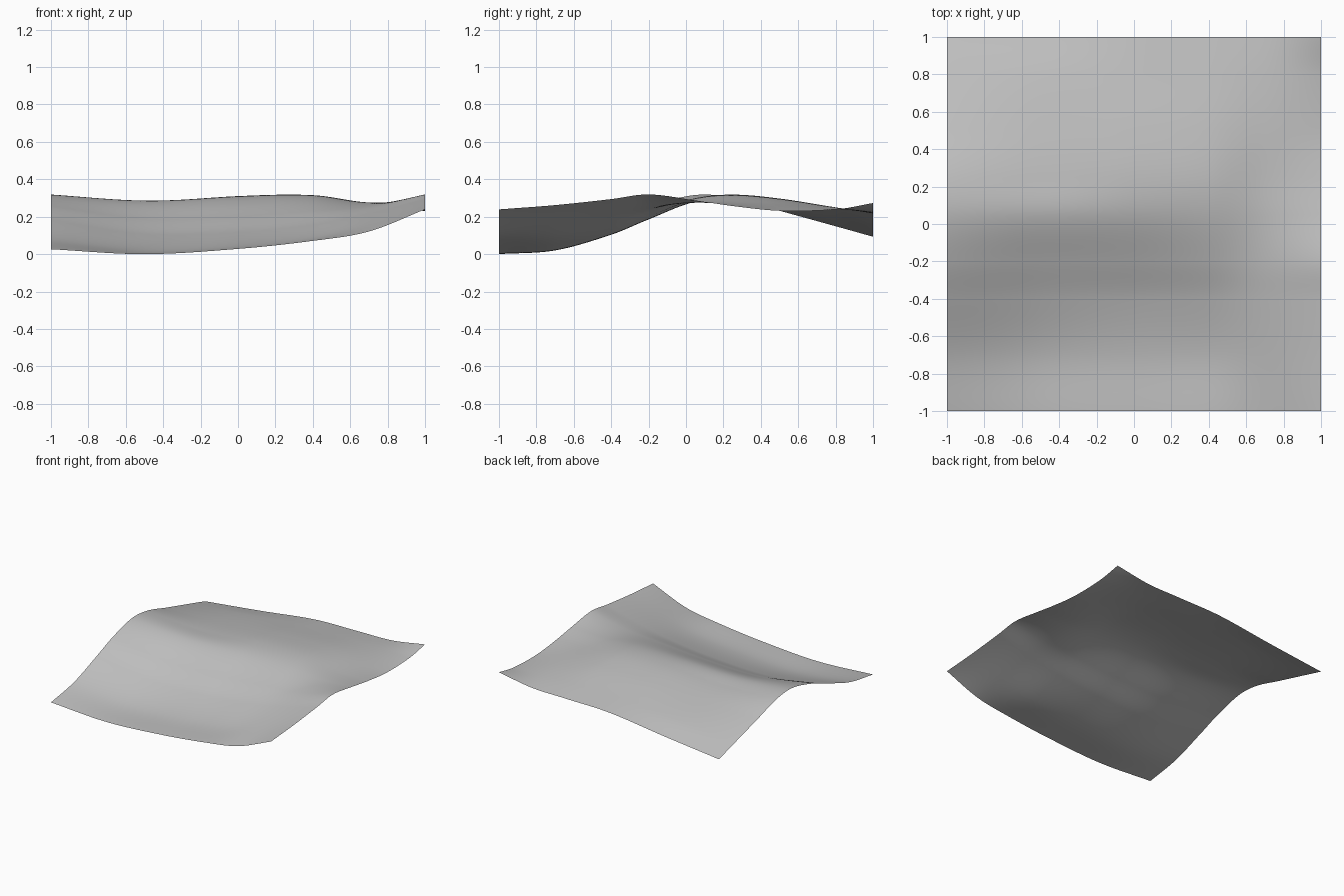
import bpy
import bmesh

cube = bpy.data.objects.get("Cube")
if cube:
    bpy.data.objects.remove(cube, do_unlink=True)

# Sparse survey of the land: heights in thousandths, rows run front to back
COLUMNS = [-1, -0.5, 0, 0.4, 0.7, 1]
SURVEY = {
    -1: (30, 4, 32, 75, 125, 243),
    -0.7: (82, 25, 48, 91, 168, 266),
    -0.4: (186, 112, 122, 163, 221, 298),
    -0.2: (260, 193, 203, 233, 258, 323),
    0.05: (320, 284, 296, 302, 279, 291),
    0.25: (306, 281, 314, 319, 277, 261),
    0.5: (236, 252, 293, 299, 268, 236),
    0.8: (153, 203, 246, 254, 246, 243),
    1: (97, 153, 214, 223, 230, 277),
}
ROWS = list(SURVEY)
CELLS = 160


def spline(knots, values, t):
    """Smooth curve through unevenly spaced knots."""
    last = len(knots) - 1

    def slope(k):
        a, b = max(k - 1, 0), min(k + 1, last)
        return (values[b] - values[a]) / (knots[b] - knots[a])

    i = 0
    while i < last - 1 and t > knots[i + 1]:
        i += 1
    width = knots[i + 1] - knots[i]
    u = (t - knots[i]) / width
    ease = u * u * (3 - 2 * u)
    start_pull = slope(i) * width * u * (1 - u) ** 2
    end_pull = slope(i + 1) * width * u * u * (1 - u)
    return values[i] * (1 - ease) + values[i + 1] * ease + start_pull - end_pull


def make_material(name, colour):
    mat = bpy.data.materials.new(name)
    mat.use_nodes = True
    mat.diffuse_color = colour
    shader = next(n for n in mat.node_tree.nodes if n.type == "BSDF_PRINCIPLED")
    shader.inputs["Base Color"].default_value = colour
    shader.inputs["Roughness"].default_value = 0.8
    return mat


# Open sheet of land, shaped by the survey
bm = bmesh.new()
bmesh.ops.create_grid(bm, x_segments=CELLS, y_segments=CELLS, size=1)
profiles = {}
for vert in bm.verts:
    x, y = vert.co.x, vert.co.y
    key = round(x, 4)
    if key not in profiles:
        profiles[key] = [spline(COLUMNS, SURVEY[row], x) for row in ROWS]
    vert.co.z = spline(ROWS, profiles[key], y) / 1000

# Rest the lowest point on the ground
lowest = min(v.co.z for v in bm.verts)
for vert in bm.verts:
    vert.co.z -= lowest

mesh = bpy.data.meshes.new("terrain")
bm.to_mesh(mesh)
bm.free()
terrain = bpy.data.objects.new("terrain", mesh)
bpy.context.collection.objects.link(terrain)
mesh.materials.append(make_material("stone grey", (0.53, 0.53, 0.53, 1)))
mesh.shade_smooth()
